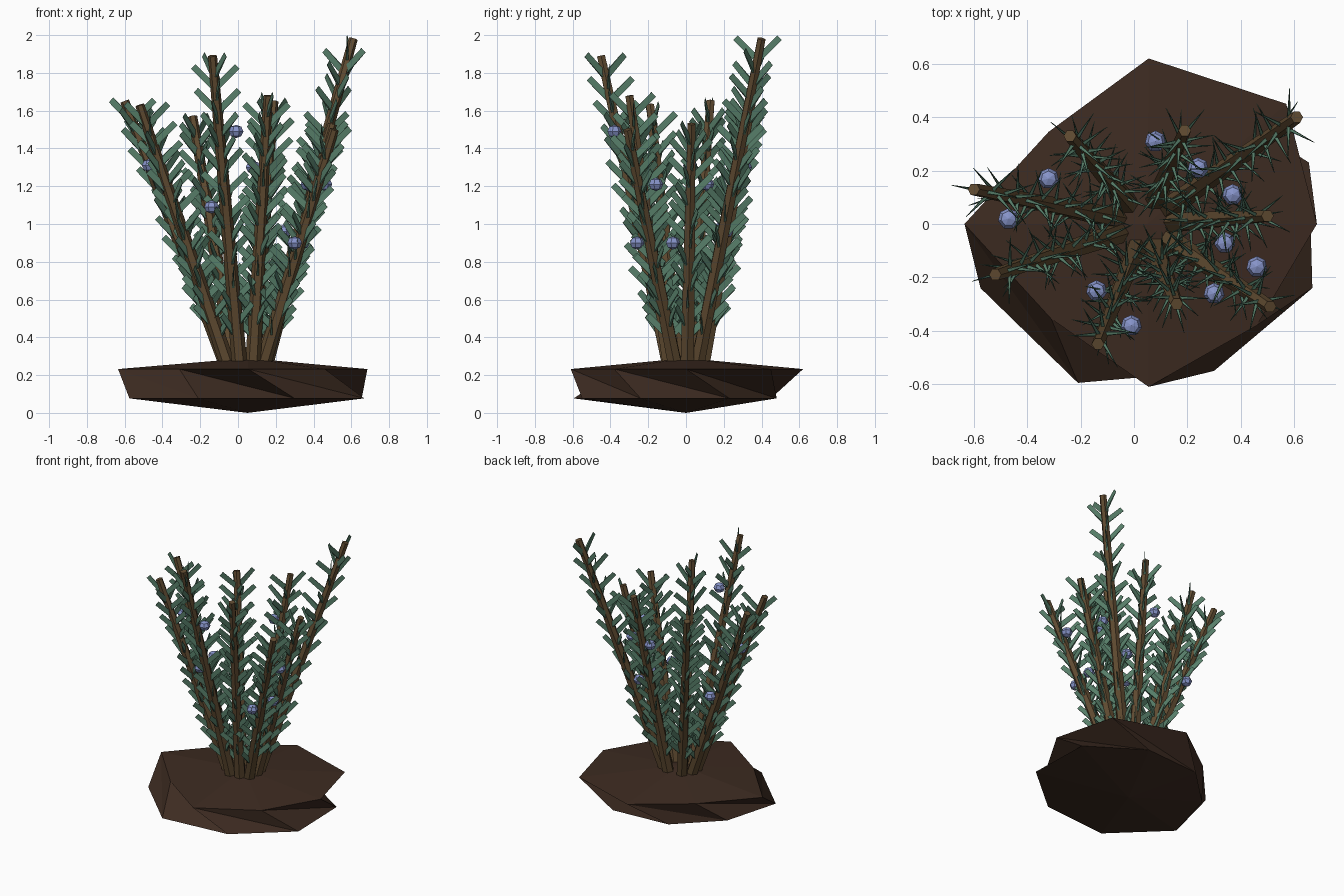
import bpy, bmesh, math, random
from mathutils import Vector

if "Cube" in bpy.data.objects:
    bpy.data.objects.remove(bpy.data.objects["Cube"])

random.seed(4)

def material(name, rgb):
    m = bpy.data.materials.new(name)
    lin = [((c / 255 + 0.055) / 1.055) ** 2.4 for c in rgb]
    m.diffuse_color = (*lin, 1)
    m.use_nodes = True
    m.node_tree.nodes["Principled BSDF"].inputs["Base Color"].default_value = m.diffuse_color
    return m

SOIL = material("dark_soil", (61, 43, 33))
BARK = material("brown_bark", (96, 75, 49))
LEAF = material("grey_green", (86, 125, 104))
BLOOM = material("pale_blue", (135, 148, 202))

def finish(name, bm, mat):
    bmesh.ops.recalc_face_normals(bm, faces=bm.faces)
    me = bpy.data.meshes.new(name)
    bm.to_mesh(me)
    bm.free()
    me.materials.append(mat)
    ob = bpy.data.objects.new(name, me)
    bpy.context.collection.objects.link(ob)
    return ob

# Soil: flattened lump, two twisted eight-point rings between two poles
upper = [(.685, 0), (.57, .45), (.055, .62), (-.32, .345),
         (-.635, 0), (-.31, -.355), (.055, -.61), (.46, -.38)]
lower = [(.655, .23), (.27, .48), (-.17, .45), (-.46, .17),
         (-.575, -.24), (-.21, -.595), (.30, -.55), (.668, -.24)]
bm = bmesh.new()
top = bm.verts.new((.05, 0, .29))
bot = bm.verts.new((.05, 0, 0))
U = [bm.verts.new((x, y, .232)) for x, y in upper]
L = [bm.verts.new((x, y, .077)) for x, y in lower]
for i in range(8):
    j = (i + 1) % 8
    bm.faces.new((top, U[i], U[j]))
    bm.faces.new((U[i], L[j], U[j]))
    bm.faces.new((U[i], L[i], L[j]))
    bm.faces.new((bot, L[j], L[i]))
finish("soil_clump", bm, SOIL)

# Stems: tapered six-sided rods fanning out of the clump
tips = [(.61, .40, 1.98), (-.135, -.45, 1.89), (-.60, .13, 1.65),
        (-.52, -.19, 1.63), (-.24, .33, 1.57), (.16, -.30, 1.68),
        (.50, .03, 1.53), (.51, -.31, 1.50), (.19, .35, 1.65)]
CENTRE = Vector((.045, 0, 0))

def stem_ends(tip):
    tip = Vector(tip)
    out = Vector((tip.x - CENTRE.x, tip.y, 0)).normalized()
    return CENTRE + out * .085 + Vector((0, 0, .2)), tip

def rod(bm, a, b, ra, rb, sides=6):
    d = (b - a).normalized()
    s = d.cross(Vector((0, 1, 0))).normalized()
    t = d.cross(s)
    rings = []
    for p, r in ((a, ra), (b, rb)):
        rings.append([bm.verts.new(p + r * (s * math.cos(k * math.tau / sides)
                      + t * math.sin(k * math.tau / sides))) for k in range(sides)])
    for k in range(sides):
        n = (k + 1) % sides
        bm.faces.new((rings[0][k], rings[0][n], rings[1][n], rings[1][k]))
    bm.faces.new(rings[0])
    bm.faces.new(rings[1])

bm = bmesh.new()
for tip in tips:
    a, b = stem_ends(tip)
    rod(bm, a, b, .042, .024)
finish("stems", bm, BARK)

# Needle leaves: upright blades that thin towards the tip
def blade(bm, p, az, length=.165, width=.034):
    out = Vector((math.cos(az), math.sin(az), 0))
    d = (out + Vector((0, 0, 1))).normalized()
    w = (Vector((0, 0, 1)) - out).normalized() * width / 2
    side = Vector((-out.y, out.x, 0))
    rings = []
    for q, th in ((p, .008), (p + d * length, .001)):
        rings.append([bm.verts.new(q + w * i + side * th * j)
                      for i, j in ((-1, -1), (1, -1), (1, 1), (-1, 1))])
    for k in range(4):
        n = (k + 1) % 4
        bm.faces.new((rings[0][k], rings[0][n], rings[1][n], rings[1][k]))
    bm.faces.new(rings[0])
    bm.faces.new(rings[1])

bm = bmesh.new()
PAIRS = 23
for s, tip in enumerate(tips):
    a, b = stem_ends(tip)
    for k in range(PAIRS):
        z = .40 + (b.z - .11 - .40) * k / (PAIRS - 1)
        p = a.lerp(b, (z - a.z) / (b.z - a.z))
        # successive pairs cross each other and slowly spiral up the stem
        az = math.radians(40 * s + 90 * k + 24 * (k // 2) + random.uniform(-10, 10))
        blade(bm, p, az)
        blade(bm, p, az + math.pi)
finish("needle_leaves", bm, LEAF)

# Blossoms: small faceted beads among the leaves
blooms = [(-.01, -.38, 1.49), (-.14, -.25, 1.09), (-.47, .02, 1.31),
          (.46, -.16, 1.21), (.30, -.26, .90), (.24, .21, .96),
          (.08, .31, 1.30), (.37, .11, 1.21), (.34, -.07, .90), (-.32, .17, .97)]
bm = bmesh.new()
for c in blooms:
    new = bmesh.ops.create_uvsphere(bm, u_segments=7, v_segments=4, radius=.04)["verts"]
    bmesh.ops.scale(bm, verts=new, vec=(1, 1, .88))
    bmesh.ops.translate(bm, verts=new, vec=c)
finish("blossoms", bm, BLOOM)
